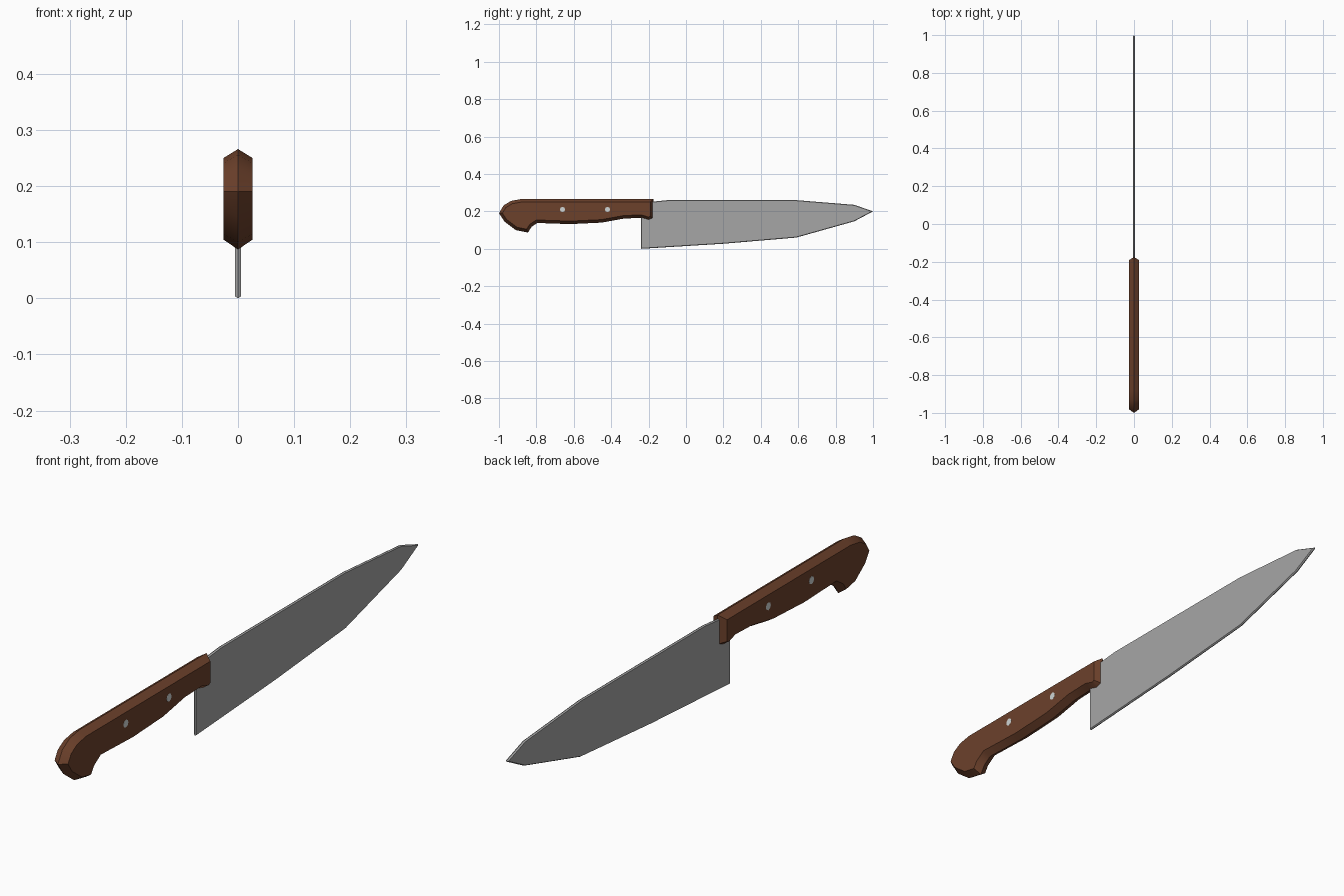
import bpy
import bmesh
from math import radians, pi
from mathutils import Vector

cube = bpy.data.objects.get("Cube")
if cube:
    bpy.data.objects.remove(cube)


def material(name, rgb):
    m = bpy.data.materials.new(name)
    m.use_nodes = True
    m.diffuse_color = (*rgb, 1)
    m.node_tree.nodes["Principled BSDF"].inputs["Base Color"].default_value = (*rgb, 1)
    return m


wood = material("brown wood", (0.15, 0.052, 0.024))
steel = material("grey steel", (0.38, 0.38, 0.38))
rivet_metal = material("pale rivet metal", (0.62, 0.66, 0.66))


def inset(outline, d):
    """Move a counter-clockwise outline inwards by d with mitred corners."""
    pts = [Vector(p) for p in outline]
    result = []
    for i, p in enumerate(pts):
        a = (p - pts[i - 1]).normalized()
        b = (pts[(i + 1) % len(pts)] - p).normalized()
        na, nb = Vector((-a.y, a.x)), Vector((-b.y, b.x))
        result.append(p + (na + nb) * d / max(1 + na.dot(nb), 0.3))
    return result


def finish(obj, mat, angle):
    obj.data.materials.append(mat)
    bpy.ops.object.select_all(action="DESELECT")
    obj.select_set(True)
    bpy.context.view_layer.objects.active = obj
    bpy.ops.object.shade_smooth_by_angle(angle=radians(angle))


def ridged_plate(name, outline, half_width, bevel, mat):
    """Side profile (y, z) whose edge rises to a ridge on the centre plane."""
    bm = bmesh.new()
    inner = inset(outline, bevel)
    rings = [[bm.verts.new((x, *p)) for p in profile]
             for x, profile in ((-half_width, inner), (0, outline), (half_width, inner))]
    n = len(outline)
    for r, s in zip(rings, rings[1:]):
        for i in range(n):
            j = (i + 1) % n
            bm.faces.new((r[i], r[j], s[j], s[i]))
    bm.faces.new(rings[0])
    bm.faces.new(rings[-1])
    bmesh.ops.recalc_face_normals(bm, faces=bm.faces)
    mesh = bpy.data.meshes.new(name)
    bm.to_mesh(mesh)
    bm.free()
    obj = bpy.data.objects.new(name, mesh)
    bpy.context.collection.objects.link(obj)
    finish(obj, mat, 45)
    return obj


# Blade, with its heel end running into the handle
ridged_plate("blade", [
    (-0.24, 0), (0.20, 0.027), (0.59, 0.06), (0.90, 0.147), (1.0, 0.20),
    (0.90, 0.235), (0.59, 0.26), (-0.10, 0.26), (-0.20, 0.25), (-0.24, 0.22),
], 0.005, 0.003, steel)

# Handle with finger hook at the butt and a small lip by the blade
ridged_plate("handle", [
    (-1.0, 0.19), (-0.97, 0.145), (-0.91, 0.10), (-0.845, 0.087),
    (-0.825, 0.118), (-0.795, 0.138), (-0.62, 0.132), (-0.45, 0.14),
    (-0.33, 0.162), (-0.24, 0.165), (-0.20, 0.153), (-0.175, 0.163),
    (-0.175, 0.266), (-0.88, 0.266), (-0.935, 0.256), (-0.975, 0.232),
], 0.026, 0.016, wood)

# Rivets passing through the handle
for label, y in (("rear", -0.66), ("front", -0.42)):
    bpy.ops.mesh.primitive_cylinder_add(vertices=8, radius=0.014, depth=0.0525,
                                        location=(0, y, 0.21), rotation=(0, pi / 2, 0))
    rivet = bpy.context.object
    rivet.name = label + "_rivet"
    finish(rivet, rivet_metal, 50)
